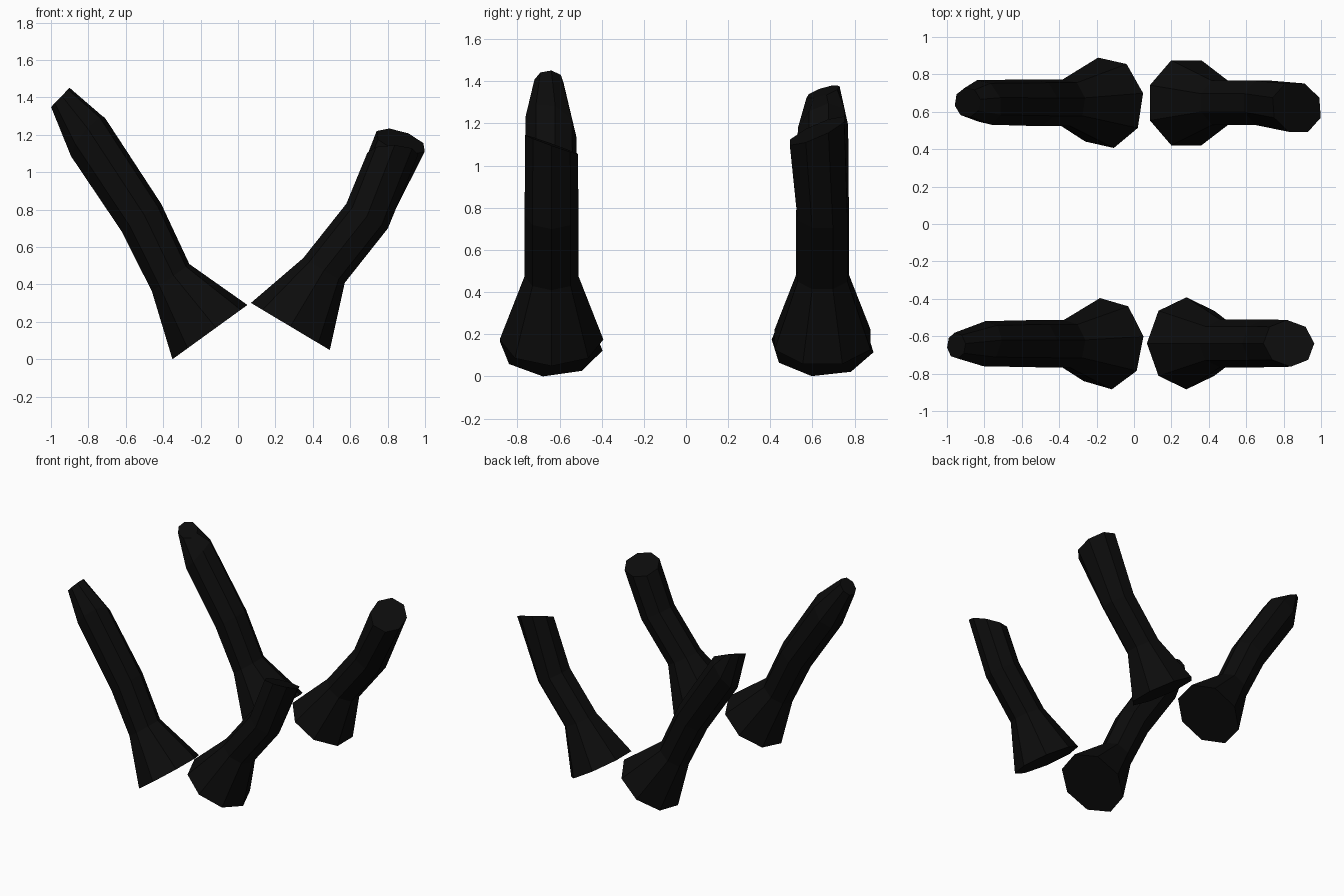
import bpy, bmesh, math
from mathutils import Vector

cube = bpy.data.objects.get("Cube")
if cube:
    bpy.data.objects.remove(cube)

black = bpy.data.materials.new("soot_black")
black.use_nodes = True
colour = (0.0035, 0.0035, 0.0035, 1)
black.diffuse_color = colour
bsdf = black.node_tree.nodes["Principled BSDF"]
bsdf.inputs["Base Color"].default_value = colour
bsdf.inputs["Roughness"].default_value = 0.8
SIDES = 8


def make_pipe(name, rings, phase):
    """Loft octagonal rings; each ring is (centre, half axis u, half axis v)."""
    bm = bmesh.new()
    loops = []
    for c, u, v in rings:
        c, u, v = Vector(c), Vector(u), Vector(v)
        loop = []
        for k in range(SIDES):
            a = math.radians(phase) + k * math.tau / SIDES
            loop.append(bm.verts.new(c + u * math.cos(a) + v * math.sin(a)))
        loops.append(loop)
    for low, high in zip(loops, loops[1:]):
        for k in range(SIDES):
            n = (k + 1) % SIDES
            bm.faces.new((low[k], low[n], high[n], high[k]))
    bm.faces.new(loops[0])
    bm.faces.new(loops[-1])
    bmesh.ops.recalc_face_normals(bm, faces=bm.faces[:])
    mesh = bpy.data.meshes.new(name)
    bm.to_mesh(mesh)
    bm.free()
    mesh.materials.append(black)
    obj = bpy.data.objects.new(name, mesh)
    bpy.context.collection.objects.link(obj)
    return obj


def tall_base(y):
    # flared mouth, neck, elbow of the taller pipes
    return [((-0.15, y, 0.145), (0.203, 0, 0.147), (0, 0.247, 0)),
            ((-0.36, y, 0.435), (0.101, 0, 0.075), (0, 0.128, 0)),
            ((-0.515, y, 0.755), (0.106, 0, 0.076), (0, 0.128, 0))]


def short_base(y):
    # flared mouth, neck, elbow of the shorter pipes
    return [((0.28, y, 0.175), (0.211, 0, -0.126), (0, 0.246, 0)),
            ((0.46, y, 0.475), (0.111, 0, -0.066), (0, 0.128, 0)),
            ((0.69, y, 0.765), (0.111, 0, -0.066), (0, 0.128, 0))]


# Taller pipes, narrowing from a shoulder to a small tip
make_pipe("front_right_pipe", tall_base(-0.64) + [
    ((-0.80, -0.64, 0.0 + 1.185), (0.091, 0, 0.106), (0.02, 0.122, -0.035)),
    ((-0.95, -0.65, 1.40), (0.05, 0, 0.052), (0, 0.07, 0))], 9)
make_pipe("back_right_pipe", tall_base(0.648) + [
    ((-0.80, 0.65, 1.185), (0.091, 0, 0.106), (-0.02, 0.122, 0.03)),
    ((-0.89, 0.65, 1.35), (0.07, 0, -0.02), (0, 0.08, 0.025))], 12)

# Shorter pipes, ending in slanted cuts
make_pipe("front_left_pipe", short_base(-0.638) + [
    ((0.828, -0.638, 1.10), (0.136, 0, -0.005), (-0.01, 0.125, -0.045))], 0)
make_pipe("back_left_pipe", short_base(0.648) + [
    ((0.87, 0.622, 1.165), (0.135, 0, -0.035), (-0.01, 0.14, 0.06))], 22.5)
